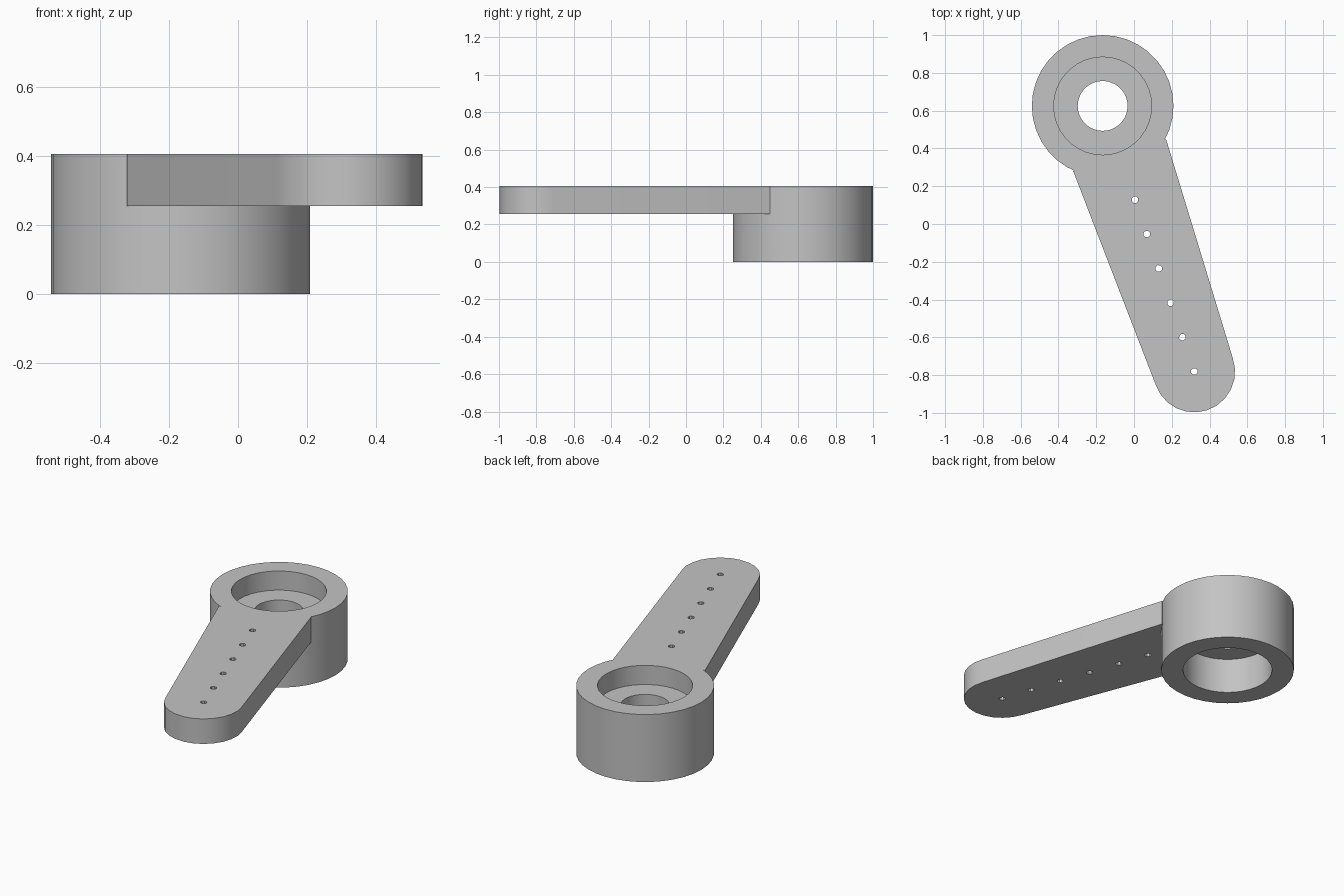
import bpy, bmesh
from math import sin, cos, pi, radians
from mathutils import Vector

cube = bpy.data.objects.get("Cube")
if cube:
    bpy.data.objects.remove(cube, do_unlink=True)

grey = bpy.data.materials.new("plain grey")
grey.use_nodes = True
COLOUR = (0.55, 0.55, 0.55, 1)
grey.diffuse_color = COLOUR
grey.node_tree.nodes["Principled BSDF"].inputs["Base Color"].default_value = COLOUR

HUB = Vector((-0.166, 0.625))
TIP = Vector((0.319, -0.781))
HUB_R, TIP_R, ROOT_HALF = 0.375, 0.216, 0.26
TOP, ARM_BOTTOM = 0.405, 0.255
along = (TIP - HUB).normalized()
across = Vector((-along.y, along.x))


def finish(name, bm):
    bmesh.ops.recalc_face_normals(bm, faces=bm.faces)
    mesh = bpy.data.meshes.new(name)
    bm.to_mesh(mesh)
    bm.free()
    mesh.materials.append(grey)
    obj = bpy.data.objects.new(name, mesh)
    bpy.context.collection.objects.link(obj)
    return obj


def lathe(name, profile, centre, sides):
    """Revolve a closed (radius, height) profile about a vertical axis."""
    bm = bmesh.new()
    rings = []
    for i in range(sides):
        a = 2 * pi * i / sides
        rings.append([bm.verts.new((centre.x + r * cos(a), centre.y + r * sin(a), z))
                      for r, z in profile])
    n = len(profile)
    for i in range(sides):
        here, there = rings[i], rings[(i + 1) % sides]
        for j in range(n):
            k = (j + 1) % n
            bm.faces.new((here[j], there[j], there[k], here[k]))
    return finish(name, bm)


def prism(name, outlines, bottom, top):
    """Extrude flat outlines into closed solids."""
    bm = bmesh.new()
    for outline in outlines:
        face = bm.faces.new([bm.verts.new((p.x, p.y, bottom)) for p in outline])
        moved = bmesh.ops.extrude_face_region(bm, geom=[face], use_keep_orig=True)["geom"]
        bmesh.ops.translate(bm, vec=(0, 0, top - bottom),
                            verts=[v for v in moved if isinstance(v, bmesh.types.BMVert)])
    return finish(name, bm)


def arc(centre, radius, start, end, steps):
    return [centre + radius * (along * cos(a) + across * sin(a))
            for a in (start + (end - start) * i / steps for i in range(steps + 1))]


def combine(target, other, operation):
    mod = target.modifiers.new(operation.lower(), "BOOLEAN")
    mod.operation, mod.object, mod.solver = operation, other, "EXACT"
    bpy.context.view_layer.objects.active = target
    bpy.ops.object.modifier_apply(modifier=mod.name)
    bpy.data.objects.remove(other, do_unlink=True)


# Round hub: wide recesses above and below a thin web with a centre hole
hub = lathe("round_hub", [(0.132, 0.215), (0.252, 0.215), (0.252, 0), (HUB_R, 0),
                          (HUB_R, TOP), (0.259, TOP), (0.259, 0.29), (0.132, 0.29)], HUB, 36)

# Tapered arm with a rounded tip, its root buried in the hub wall
root = HUB + along * 0.276
arm_outline = ([root - across * ROOT_HALF] + arc(TIP, TIP_R, -pi / 2, pi / 2, 12)
               + [root + across * ROOT_HALF])
arm = prism("arm", [arm_outline], ARM_BOTTOM, TOP)

# Row of six small holes through the arm
first = HUB + along * 0.525
holes = [arc(first.lerp(TIP, i / 5), 0.018, 0, 2 * pi * 7 / 8, 7) for i in range(6)]
combine(arm, prism("hole_cutter", holes, ARM_BOTTOM - 0.1, TOP + 0.1), "DIFFERENCE")

# Join into one solid lever
combine(hub, arm, "UNION")
hub.name = "lever_arm_with_hub"
bpy.ops.object.select_all(action="DESELECT")
hub.select_set(True)
bpy.context.view_layer.objects.active = hub
bpy.ops.object.shade_smooth_by_angle(angle=radians(30))
